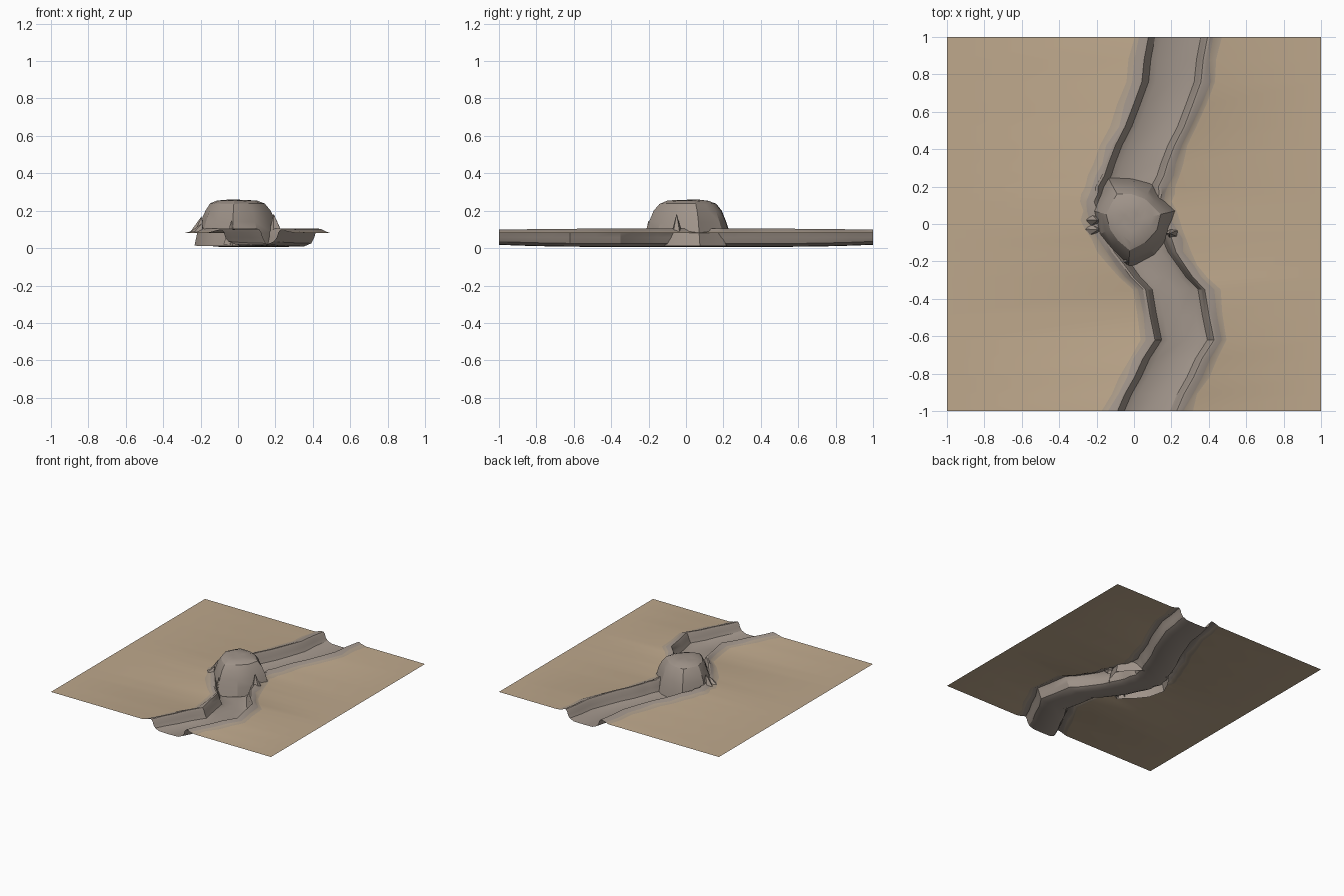
import bpy, bmesh, math, random
from mathutils import Vector

random.seed(4)
cube = bpy.data.objects.get("Cube")
if cube:
    bpy.data.objects.remove(cube)


def material(name, rgb):
    m = bpy.data.materials.new(name)
    m.use_nodes = True
    lin = [((c / 255 + 0.055) / 1.055) ** 2.4 for c in rgb] + [1]
    m.diffuse_color = lin
    bsdf = next(n for n in m.node_tree.nodes if n.type == 'BSDF_PRINCIPLED')
    bsdf.inputs["Base Color"].default_value = lin
    bsdf.inputs["Roughness"].default_value = 0.9
    return m


sand = material("sand", (190, 168, 140))
dusty = material("dusty bank", (174, 158, 139))
stone = material("grey stone", (161, 149, 139))


def finish(bm, name, mats, angle):
    bmesh.ops.recalc_face_normals(bm, faces=bm.faces)
    me = bpy.data.meshes.new(name)
    bm.to_mesh(me)
    bm.free()
    ob = bpy.data.objects.new(name, me)
    bpy.context.collection.objects.link(ob)
    for m in mats:
        me.materials.append(m)
    bpy.ops.object.select_all(action='DESELECT')
    ob.select_set(True)
    bpy.context.view_layer.objects.active = ob
    bpy.ops.object.shade_smooth_by_angle(angle=math.radians(angle))
    return ob


# Winding course of the dry river: (y, centre x)
course = [(-1, .07), (-.82, .16), (-.62, .27), (-.35, .22), (-.22, .11), (-.08, .03),
          (.02, -.02), (.12, -.045), (.2, -.03), (.32, .02), (.52, .11), (.76, .2), (1, .235)]
# Half cross-section: (offset from centre, height)
half = [(.235, .08), (.2, .089), (.172, .106), (.158, .106), (.146, .085),
        (.138, .058), (.122, .028), (.085, .012)]
section = [(-o, z) for o, z in half] + [(0, .01)] + [(o, z) for o, z in reversed(half)]

# Rows along the course, with one slightly wandering row between each pair
rows = []
for (y0, x0), (y1, x1) in zip(course, course[1:]):
    rows += [(y0, x0), ((y0 + y1) / 2, (x0 + x1) / 2 + random.uniform(-.012, .012))]
rows.append(course[-1])

# Ground sheet with the channel and its raised banks
bm = bmesh.new()
grid = []
for y, cx in rows:
    wide = 1 + .12 * math.exp(-(y / .15) ** 2)
    row = [bm.verts.new((-1, y, .08))]
    for i, (o, z) in enumerate(section):
        edge = min(i, len(section) - 1 - i)
        stretch = wide if edge < 4 else 1
        wander = random.uniform(-.012, .012) if edge < 2 else 0
        if edge > 5:
            z += .012 * abs(y) ** 4 - .004
        elif edge in (2, 3):
            z -= .007 * y * y
        row.append(bm.verts.new((cx + o * stretch + wander, y, z)))
    row.append(bm.verts.new((1, y, .08)))
    grid.append(row)
for a, b in zip(grid, grid[1:]):
    last = len(a) - 2
    for i in range(last + 1):
        f = bm.faces.new((a[i], a[i + 1], b[i + 1], b[i]))
        edge = min(i, last - i)
        f.material_index = min(edge, 2)
ground = finish(bm, "ground_with_riverbed", [sand, dusty, stone], 32)

# Boulder lofted from one irregular outline
outline = [(-.14, .25), (-.01, .245), (.1, .21), (.15, .155), (.24, .075), (.2, -.06),
           (.11, -.165), (-.03, -.235), (-.13, -.15), (-.2, -.06), (-.235, .075), (-.19, .17)]
levels = [(.012, 1), (.08, .92), (.14, .84), (.2, .74), (.238, .62), (.254, .45), (.258, .22)]
bm = bmesh.new()
centre = Vector((-.01, .015))
rings = []
for z, s in levels:
    ring = []
    for p in outline:
        v = centre + (Vector(p) - centre) * s * random.uniform(.98, 1.02)
        ring.append(bm.verts.new((v.x, v.y, z + random.uniform(-.002, .002))))
    rings.append(ring)
n = len(outline)
for a, b in zip(rings, rings[1:]):
    for i in range(n):
        j = (i + 1) % n
        bm.faces.new((a[i], a[j], b[j], b[i]))
tip = bm.verts.new((centre.x, centre.y, .259))
for i in range(n):
    bm.faces.new((rings[-1][i], rings[-1][(i + 1) % n], tip))
finish(bm, "boulder", [stone], 24)


# Sharp splinters leaning on the boulder
def splinter(name, x, y, base, height, radius, lean):
    bm = bmesh.new()
    foot = [bm.verts.new((x + radius * math.cos(a) * 1.3, y + radius * math.sin(a), base))
            for a in (i * math.tau / 5 + x * 9 for i in range(5))]
    top = bm.verts.new((x + lean, y, base + height))
    for i in range(5):
        bm.faces.new((foot[i], foot[(i + 1) % 5], top))
    finish(bm, name, [stone], 10)


splinter("splinter_left", .205, -.05, .08, .105, .03, -.015)
splinter("splinter_right", -.215, .02, .08, .09, .035, .02)
splinter("splinter_right_front", -.22, -.03, .085, .05, .03, .03)
splinter("splinter_front", -.04, -.2, .02, .13, .03, .005)
